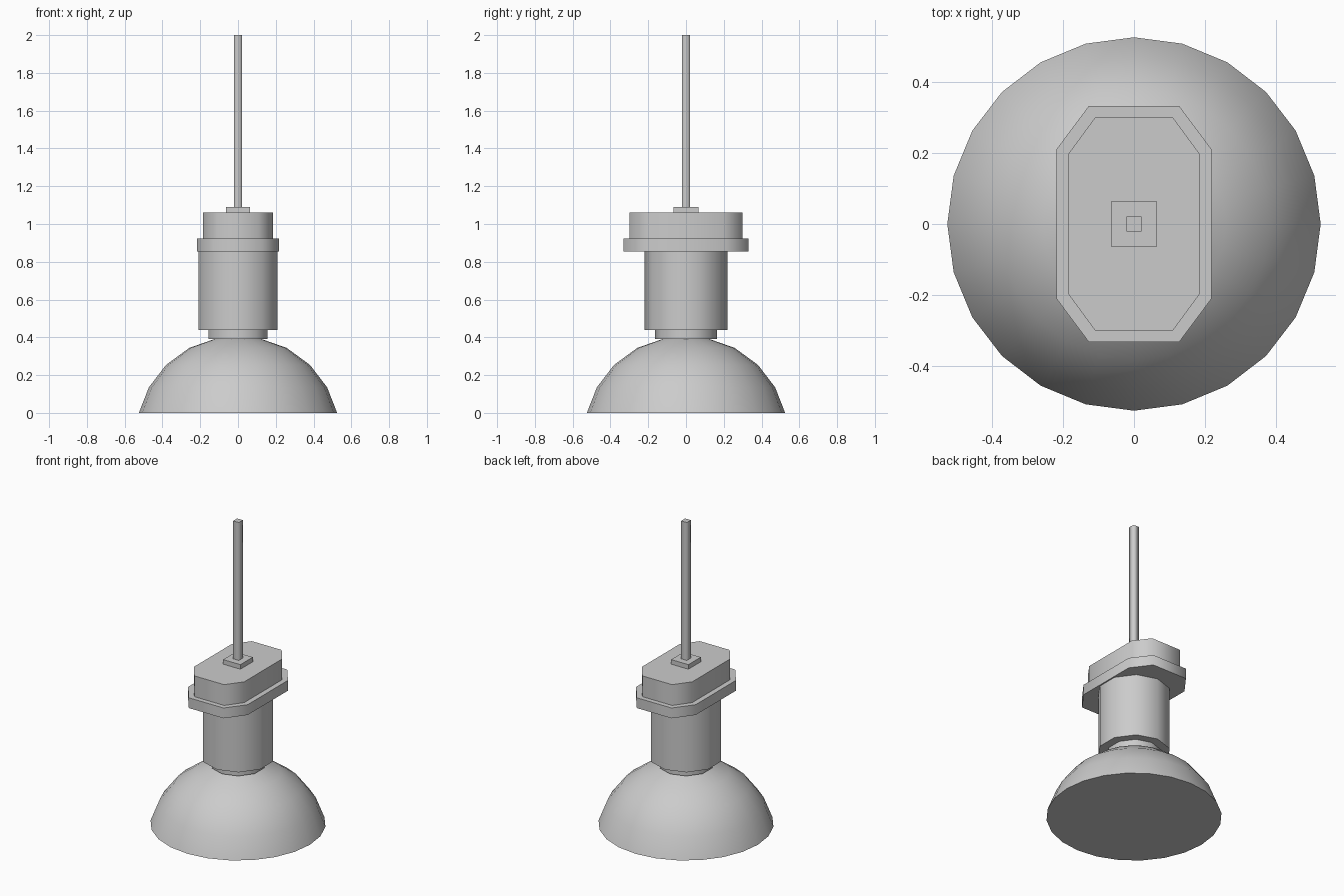
import bpy
from math import cos, sin, tau

cube = bpy.data.objects.get("Cube")
if cube:
    bpy.data.objects.remove(cube, do_unlink=True)

grey = bpy.data.materials.new("light grey")
grey.use_nodes = True
colour = (0.6, 0.6, 0.6, 1)
grey.diffuse_color = colour
grey.node_tree.nodes["Principled BSDF"].inputs["Base Color"].default_value = colour


def ring(radius, sides, turn=0.0):
    return [(radius * cos(turn + tau * i / sides), radius * sin(turn + tau * i / sides))
            for i in range(sides)]


def chamfered(x, y, end_x, side_y):
    """Rectangle outline with its four corners cut off."""
    return [(x, -side_y), (x, side_y), (end_x, y), (-end_x, y),
            (-x, side_y), (-x, -side_y), (-end_x, -y), (end_x, -y)]


def square(x, y):
    return [(x, -y), (x, y), (-x, y), (-x, -y)]


def loft(name, layers, smooth=True):
    """Join stacked (outline, height) layers, with flat caps at both ends."""
    n = len(layers[0][0])
    verts = [(x, y, z) for outline, z in layers for x, y in outline]
    faces = [tuple(reversed(range(n))), tuple(range(len(verts) - n, len(verts)))]
    for k in range(len(layers) - 1):
        for i in range(n):
            j = (i + 1) % n
            faces.append((k * n + i, k * n + j, k * n + n + j, k * n + n + i))
    mesh = bpy.data.meshes.new(name)
    mesh.from_pydata(verts, [], faces)
    mesh.materials.append(grey)
    for face in mesh.polygons:
        face.use_smooth = smooth and face.index > 1
    obj = bpy.data.objects.new(name, mesh)
    bpy.context.collection.objects.link(obj)
    return obj


def prism(name, outline, bottom, top, smooth=True):
    return loft(name, [(outline, bottom), (outline, top)], smooth)


# Domed shade with a closed flat underside
dome = [(0.525, 0), (0.472, 0.135), (0.381, 0.254), (0.258, 0.344), (0.118, 0.393)]
loft("shade", [(ring(r, 24), z) for r, z in dome])

# Ten-sided neck and lamp holder, corners pointing front and back
prism("neck", ring(0.165, 10, tau / 4), 0.39, 0.44)
prism("lamp_holder", ring(0.22, 10, tau / 4), 0.44, 0.855)

# Mounting flange and housing
prism("flange", chamfered(0.218, 0.332, 0.127, 0.21), 0.855, 0.923)
prism("housing", chamfered(0.184, 0.30, 0.109, 0.198), 0.923, 1.06)

# Cable clamp and hanging rod
prism("clamp", square(0.063, 0.065), 1.06, 1.09, smooth=False)
prism("rod", square(0.021, 0.021), 1.09, 2.0)
